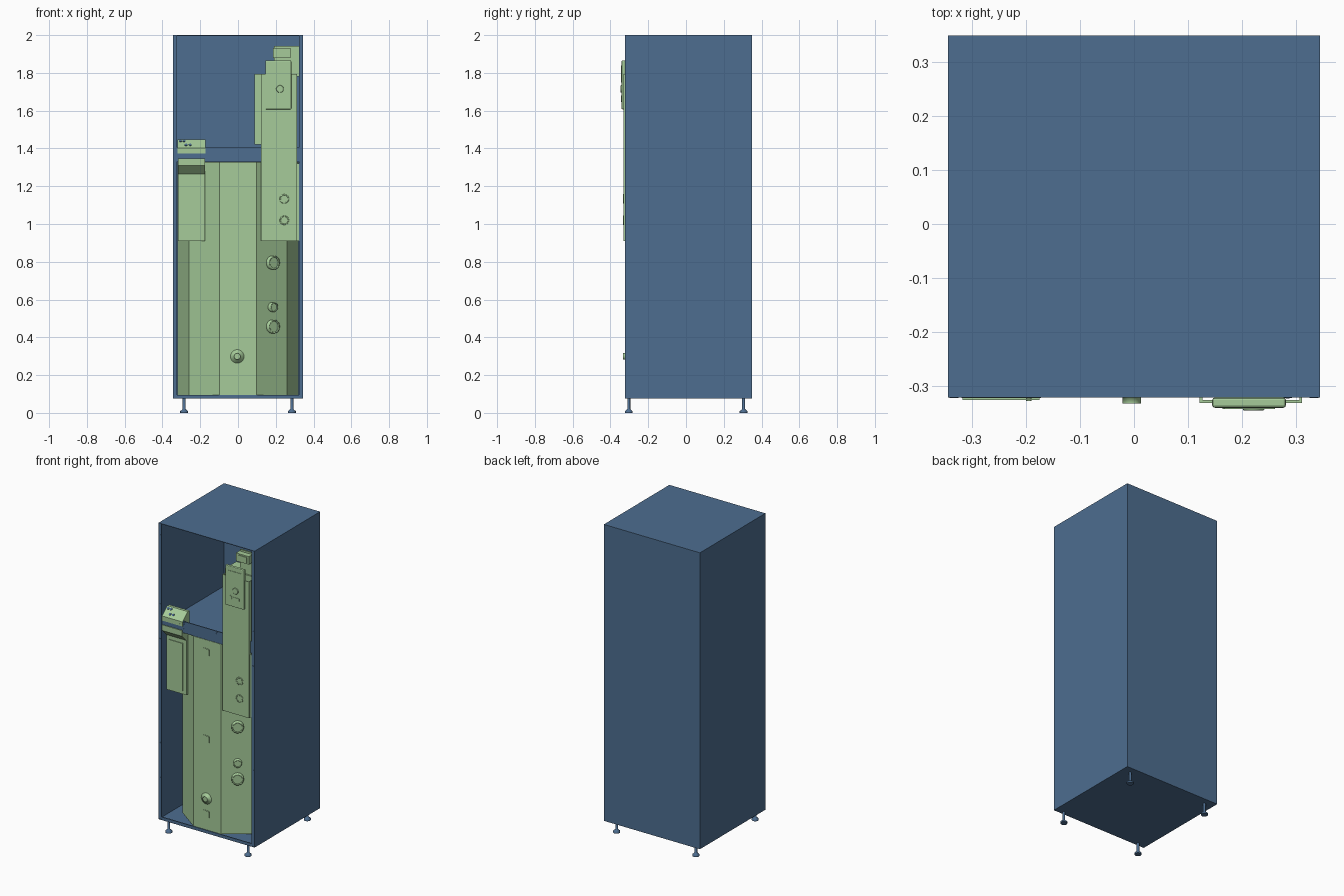
import bpy, bmesh
from math import sin, cos, pi, radians
from mathutils import Vector

if "Cube" in bpy.data.objects:
    bpy.data.objects.remove(bpy.data.objects["Cube"])


def material(name, rgb):
    m = bpy.data.materials.new(name)
    m.diffuse_color = (*rgb, 1)
    m.use_nodes = True
    m.node_tree.nodes["Principled BSDF"].inputs["Base Color"].default_value = m.diffuse_color
    return m


BLUE = material("blue_steel", (0.075, 0.155, 0.28))
GREEN = material("green_parts", (0.38, 0.60, 0.32))


def finish(name, bm, mat):
    bmesh.ops.recalc_face_normals(bm, faces=bm.faces)
    me = bpy.data.meshes.new(name)
    bm.to_mesh(me)
    bm.free()
    ob = bpy.data.objects.new(name, me)
    bpy.context.collection.objects.link(ob)
    me.materials.append(mat)
    return ob


def box(name, x, y, z, mat=GREEN, bevel=0):
    bm = bmesh.new()
    bmesh.ops.create_cube(bm, size=1)
    for v in bm.verts:
        v.co = [(a + b) / 2 + c * (b - a) for c, (a, b) in zip(v.co, (x, y, z))]
    ob = finish(name, bm, mat)
    if bevel:
        mod = ob.modifiers.new("bevel", "BEVEL")
        mod.width, mod.segments = bevel, 2
    return ob


def rod(name, base, direction, profile, mat=GREEN, sides=24):
    """Turned part: profile holds (radius, distance along direction) points."""
    bm = bmesh.new()
    q = Vector(direction).to_track_quat('Z', 'Y')
    rings = []
    for r, h in profile:
        rings.append([bm.verts.new(Vector(base) + q @ Vector(
            (r * cos(2 * pi * i / sides), r * sin(2 * pi * i / sides), h)))
            for i in range(sides)])
    for a, b in zip(rings, rings[1:]):
        for i in range(sides):
            j = (i + 1) % sides
            f = bm.faces.new((a[i], a[j], b[j], b[i]))
            f.smooth = True
    bm.faces.new(rings[0])
    bm.faces.new(rings[-1])
    for e in bm.edges:
        e.smooth = len(e.link_faces) == 2 and e.calc_face_angle(0) < 0.6
    return finish(name, bm, mat)


def extrude_x(name, yz, x0, x1, mat=GREEN):
    bm = bmesh.new()
    f = bm.faces.new([bm.verts.new((x0, y, z)) for y, z in yz])
    g = bmesh.ops.extrude_face_region(bm, geom=[f])["geom"]
    bmesh.ops.translate(bm, vec=(x1 - x0, 0, 0),
                        verts=[v for v in g if isinstance(v, bmesh.types.BMVert)])
    return finish(name, bm, mat)


# Cabinet: thin shell open at the front
FRONT = -0.322
bm = bmesh.new()
bmesh.ops.create_cube(bm, size=1)
for v in bm.verts:
    v.co = (v.co.x * 0.69, 0.014 + v.co.y * 0.672, 1.0375 + v.co.z * 1.925)
bmesh.ops.delete(bm, geom=[f for f in bm.faces if f.calc_center_median().y < -0.3],
                 context='FACES_ONLY')
shell = finish("cabinet_shell", bm, BLUE)
# an open box can be wound inwards: make the back face look outwards
back = max(shell.data.polygons, key=lambda p: p.center.y)
if back.normal.y < 0:
    shell.data.flip_normals()
sol = shell.modifiers.new("sheet", "SOLIDIFY")
sol.thickness, sol.offset = 0.005, -1

# Front flanges with screws
for s, side in ((-1, "left"), (1, "right")):
    box(f"{side}_flange", sorted((s * 0.323, s * 0.344)), (FRONT, -0.317), (0.08, 1.997), BLUE)
    for i in range(9):
        rod(f"{side}_flange_screw", (s * 0.334, -0.319, 0.12 + i * 0.225), (0, -1, 0),
            [(0.008, 0), (0.008, 0.004)], BLUE, 12)
box("floor_lip", (-0.323, 0.323), (FRONT, -0.316), (0.077, 0.095), BLUE)

# Levelling feet
for x in (-0.285, 0.285):
    for y in (-0.303, 0.305):
        rod("levelling_foot", (x, y, 0), (0, 0, 1),
            [(0.021, 0), (0.021, 0.009), (0.010, 0.018), (0.008, 0.02), (0.008, 0.085)], BLUE, 16)

# Middle shelf with raised front lip
box("shelf", (-0.34, 0.34), (-0.316, 0.345), (1.33, 1.336), BLUE)
box("shelf_lip", (-0.323, 0.323), (-0.318, -0.312), (1.33, 1.405), BLUE)
for x in (-0.163, 0.07):
    box("shelf_tab", (x - 0.006, x + 0.006), (-0.321, -0.315), (1.345, 1.40), BLUE)
    for z in (1.355, 1.385):
        rod("shelf_tab_screw", (x, -0.319, z), (0, -1, 0), [(0.005, 0), (0.005, 0.003)], BLUE, 10)

# Ten-sided storage tank with a flat facing forward
YC, R = -0.013, 0.32
bm = bmesh.new()
ring = [bm.verts.new((R * sin(a), YC - R * cos(a), 0.095))
        for a in (radians(18 + 36 * i) for i in range(10))]
g = bmesh.ops.extrude_face_region(bm, geom=[bm.faces.new(ring)])["geom"]
bmesh.ops.translate(bm, vec=(0, 0, 1.233), verts=[v for v in g if isinstance(v, bmesh.types.BMVert)])
finish("tank", bm, GREEN)
TF = YC - R * cos(radians(18))

# Sensor clips on the tank front
for z in (0.198, 0.685, 1.25):
    box("sensor_clip", (-0.027, 0.021), (TF - 0.002, TF + 0.01), (z - 0.023, z + 0.023))
    box("sensor_clip_cap", (-0.003, 0.018), (TF - 0.0045, TF), (z - 0.02, z + 0.02))

# Flange socket low on the tank
rod("drain_socket", (-0.004, TF + 0.005, 0.299), (0, -1, 0),
    [(0.036, 0), (0.036, 0.008), (0.017, 0.009), (0.017, 0.021)])

# Pipe stubs on the angled facet
n = Vector((sin(radians(36)), -cos(radians(36)), 0))
for z, r in ((0.457, 0.036), (0.56, 0.025), (0.795, 0.036)):
    p = n * (R * cos(radians(18)) - 0.005) + Vector((0, YC, z))
    rod("pipe_stub", p, n, [(r, 0), (r, 0.028), (r * 0.8, 0.028), (r * 0.8, 0.022)])

# Left wiring housing with an overhanging hood
extrude_x("wiring_housing", [(-0.28, 0.91), (-0.28, 1.265), (-0.327, 1.31), (-0.327, 1.347),
                             (-0.322, 1.347), (-0.322, 1.328), (-0.20, 1.328), (-0.20, 0.91)],
          -0.318, -0.175)
box("wiring_cover", (-0.300, -0.20), (-0.284, -0.278), (0.93, 1.24))
for x in (-0.195,):
    for z in (1.335,):
        rod("hood_screw", (x, -0.326, z), (0, -1, 0), [(0.005, 0), (0.005, 0.002)], sides=10)

# Sloped terminal block above it
extrude_x("terminal_block", [(-0.323, 1.372), (-0.323, 1.402), (-0.268, 1.448), (-0.25, 1.448),
                             (-0.25, 1.372)], -0.32, -0.173)
slope = Vector((0, -0.046, 0.055)).normalized()
for x, t in ((-0.305, 0.8), (-0.285, 0.8), (-0.275, 0.35), (-0.253, 0.35)):
    rod("terminal_screw", (x, -0.323 + 0.055 * t, 1.402 + 0.046 * t), slope,
        [(0.008, -0.002), (0.008, 0.003)], BLUE, 12)
rod("terminal_front_screw", (-0.195, -0.322, 1.382), (0, -1, 0), [(0.005, 0), (0.005, 0.003)], sides=10)

# Right control column: bent sheet panel and the housing behind it
box("column_panel", (0.122, 0.312), (-0.332, -0.327), (0.91, 1.795))
box("column_left_return", (0.122, 0.127), (-0.332, -0.29), (0.91, 1.795))
box("column_right_return", (0.307, 0.312), (-0.332, -0.29), (0.91, 1.795))
box("column_foot_tab", (0.30, 0.322), (-0.321, -0.315), (0.91, 1.32))
box("column_housing", (0.087, 0.31), (-0.26, -0.14), (1.42, 1.795))
for z in (1.02, 1.133):
    rod("column_gauge", (0.245, -0.328, z), (0, -1, 0),
        [(0.025, 0), (0.025, 0.006), (0.019, 0.006), (0.019, 0.0045)])

# Upper bracket and junction box
box("upper_bracket", (0.19, 0.322), (-0.25, -0.24), (1.78, 1.943))
box("junction_box", (0.185, 0.277), (-0.285, -0.24), (1.88, 1.932))
box("junction_lid", (0.205, 0.265), (-0.289, -0.28), (1.888, 1.924))

# Controller with screen, dial and buttons
box("controller_case", (0.145, 0.282), (-0.341, -0.322), (1.607, 1.866), bevel=0.005)
box("controller_screen", (0.168, 0.262), (-0.3435, -0.338), (1.75, 1.838))
rod("controller_dial", (0.222, -0.340, 1.715), (0, -1, 0), [(0.020, 0), (0.020, 0.004), (0.018, 0.006)])
rod("controller_button", (0.18, -0.340, 1.663), (0, -1, 0), [(0.016, 0), (0.016, 0.0035)])
for x in (0.213, 0.24):
    box("controller_key", (x - 0.009, x + 0.009), (-0.3435, -0.338), (1.655, 1.672))
